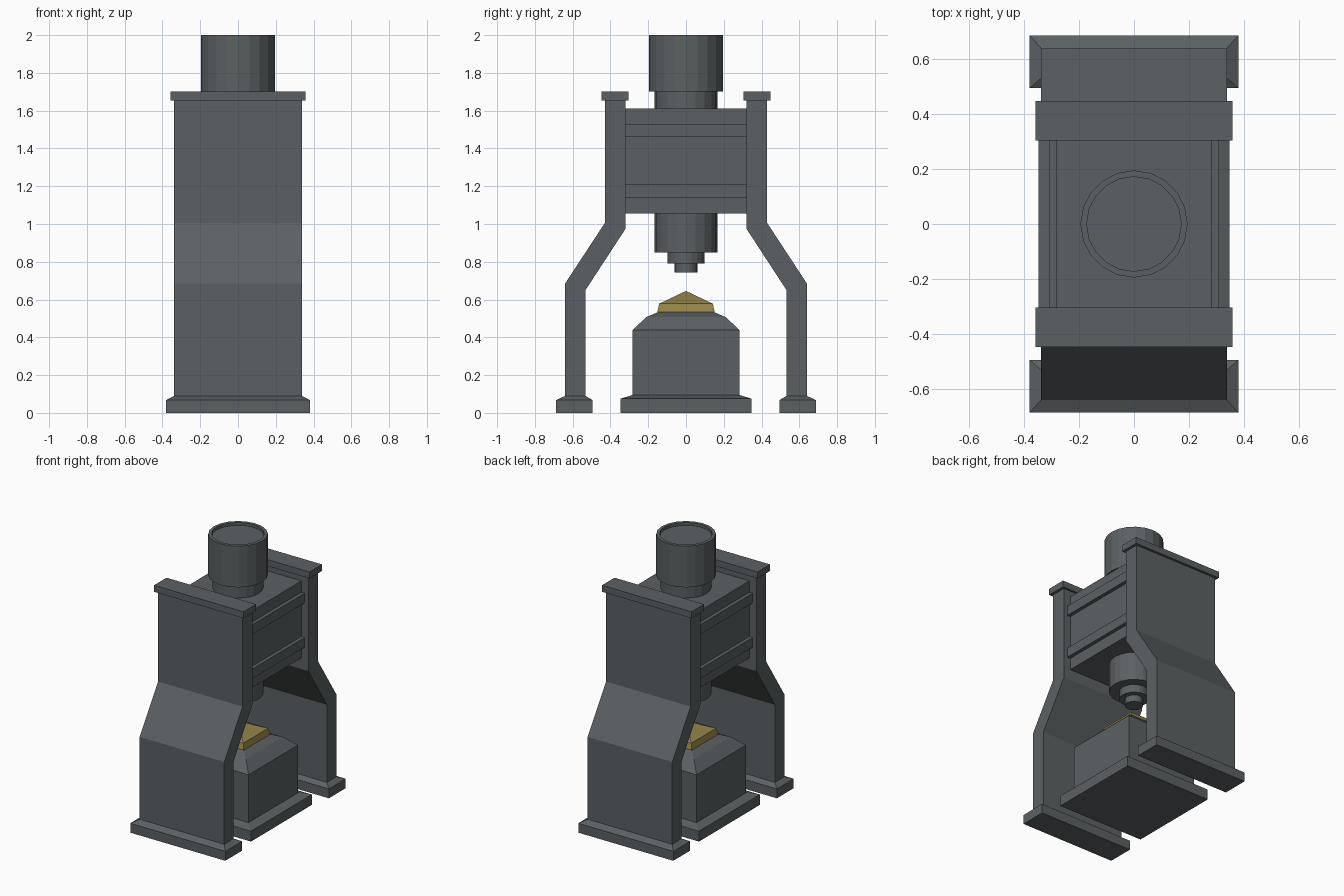
import bpy, bmesh, math

if "Cube" in bpy.data.objects:
    bpy.data.objects.remove(bpy.data.objects["Cube"])


def material(name, rgb):
    m = bpy.data.materials.new(name)
    m.diffuse_color = (*rgb, 1)
    m.use_nodes = True
    m.node_tree.nodes["Principled BSDF"].inputs["Base Color"].default_value = m.diffuse_color
    return m


STEEL = material("dark steel", (0.105, 0.118, 0.124))
GOLD = material("dull gold", (0.30, 0.24, 0.065))


def make(name, bm, mat):
    bmesh.ops.recalc_face_normals(bm, faces=bm.faces)
    me = bpy.data.meshes.new(name)
    bm.to_mesh(me)
    bm.free()
    me.materials.append(mat)
    ob = bpy.data.objects.new(name, me)
    bpy.context.collection.objects.link(ob)
    return ob


def loft(name, rings, mat):
    """Skin a list of equal-length point rings and cap both ends."""
    bm = bmesh.new()
    rows = [[bm.verts.new(p) for p in r] for r in rings]
    n = len(rows[0])
    for a, b in zip(rows, rows[1:]):
        for i in range(n):
            j = (i + 1) % n
            bm.faces.new((a[i], a[j], b[j], b[i]))
    bm.faces.new(rows[0])
    bm.faces.new(rows[-1])
    bmesh.ops.remove_doubles(bm, verts=bm.verts, dist=1e-5)
    return make(name, bm, mat)


def rect(x0, x1, y0, y1, z):
    return [(x0, y0, z), (x1, y0, z), (x1, y1, z), (x0, y1, z)]


def box(name, x0, x1, y0, y1, z0, z1):
    return loft(name, [rect(x0, x1, y0, y1, z0), rect(x0, x1, y0, y1, z1)], STEEL)


def square_stack(name, levels, mat):
    return loft(name, [rect(-h, h, -h, h, z) for h, z in levels], mat)


def turned(name, levels, n=20):
    return loft(name, [[(r * math.cos(2 * math.pi * i / n),
                         r * math.sin(2 * math.pi * i / n), z) for i in range(n)]
                       for r, z in levels], STEEL)


# Side frames: bent wall, bevelled foot and top cap, front and back
wall = [(0.32, 1.68), (0.43, 1.68), (0.43, 1.005), (0.64, 0.685),
        (0.64, 0.03), (0.532, 0.03), (0.532, 0.65), (0.32, 0.975)]
for s, side in ((-1, "front"), (1, "back")):
    loft(side + "_wall", [[(x, s * y, z) for y, z in wall] for x in (-0.338, 0.338)], STEEL)
    loft(side + "_foot", [rect(-0.38, 0.38, s * 0.495, s * 0.687, 0),
                          rect(-0.38, 0.38, s * 0.495, s * 0.687, 0.068),
                          rect(-0.338, 0.338, s * 0.532, s * 0.64, 0.09)], STEEL)
    box(side + "_cap", -0.358, 0.358, s * 0.305, s * 0.448, 1.655, 1.702)

# Press head with two ribs on each open side
box("press_head", -0.283, 0.283, -0.325, 0.325, 1.055, 1.612)
for s, side in ((-1, "left"), (1, "right")):
    for z, level in ((1.14, "lower"), (1.46, "upper")):
        box(f"{side}_{level}_rib", s * 0.27, s * 0.309, -0.325, 0.325, z, z + 0.07)

# Top cylinder with shallow recess, and its neck
turned("top_cylinder", [(0.16, 1.702), (0.195, 1.702), (0.195, 2.0),
                        (0.172, 2.0), (0.172, 1.98)])
turned("cylinder_neck", [(0.166, 1.60), (0.166, 1.71)])

# Stepped ram below the head
turned("ram", [(0.06, 0.742), (0.06, 0.79), (0.098, 0.79), (0.098, 0.848),
               (0.166, 0.848), (0.166, 1.06)])

# Pedestal with bevelled base and domed top
square_stack("pedestal", [(0.347, 0), (0.347, 0.075), (0.282, 0.095), (0.282, 0.44),
                          (0.21, 0.507), (0.145, 0.535)], STEEL)

# Gold pyramid block
square_stack("gold_block", [(0.152, 0.533), (0.142, 0.578), (0.001, 0.645)], GOLD)
